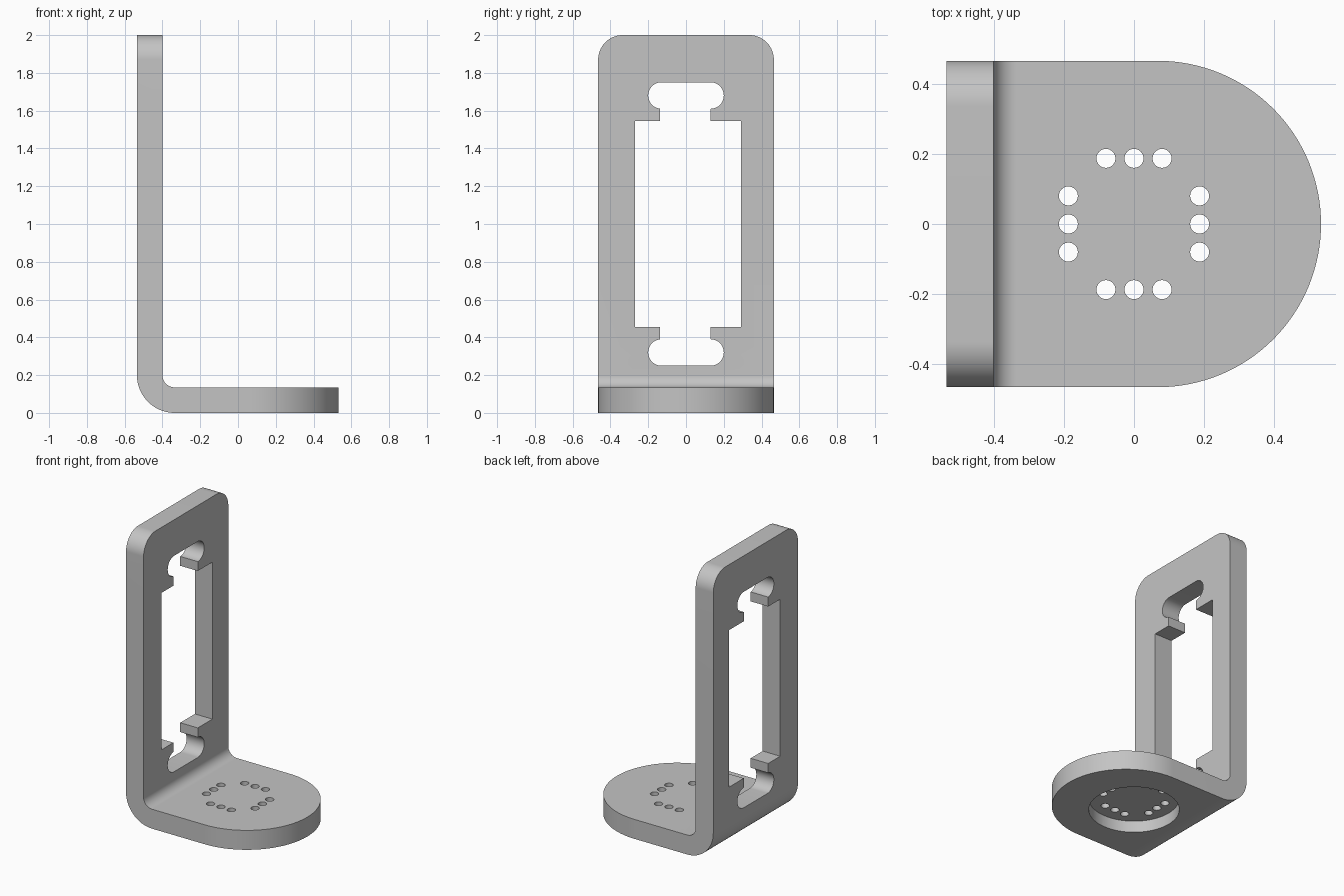
import bpy, bmesh
from math import cos, sin, radians

cube = bpy.data.objects.get("Cube")
if cube:
    bpy.data.objects.remove(cube)

WIDTH, THICK, BACK = 0.465, 0.135, -0.535
BEND = 0.2


def arc(cx, cy, r, start, end, steps=24):
    angles = [radians(start + (end - start) * i / steps) for i in range(steps + 1)]
    return [(cx + r * cos(a), cy + r * sin(a)) for a in angles]


def add_prism(bm, points, axis, low, high):
    """Extrude a flat outline along the given axis."""
    place = {"x": lambda u, v, w: (w, u, v),
             "y": lambda u, v, w: (u, w, v),
             "z": lambda u, v, w: (u, v, w)}[axis]
    rings = [[bm.verts.new(place(u, v, w)) for u, v in points] for w in (low, high)]
    bm.faces.new(rings[0][::-1])
    bm.faces.new(rings[1])
    for i in range(len(points)):
        j = (i + 1) % len(points)
        bm.faces.new((rings[0][i], rings[0][j], rings[1][j], rings[1][i]))


def make(name, outlines, axis, low, high):
    bm = bmesh.new()
    for points in outlines:
        add_prism(bm, points, axis, low, high)
    bmesh.ops.recalc_face_normals(bm, faces=bm.faces)
    mesh = bpy.data.meshes.new(name)
    bm.to_mesh(mesh)
    bm.free()
    obj = bpy.data.objects.new(name, mesh)
    bpy.context.collection.objects.link(obj)
    return obj


def carve(target, cutter, operation):
    cutter.hide_render = True
    mod = target.modifiers.new(cutter.name, "BOOLEAN")
    mod.operation, mod.solver, mod.object = operation, "EXACT", cutter
    bpy.context.view_layer.objects.active = target
    bpy.ops.object.modifier_apply(modifier=mod.name)
    bpy.data.objects.remove(cutter)


# Bent strip: L-shaped side profile, oversized so the outlines can trim it
cx = BACK + BEND
profile = ([(BACK, 2.1)] + arc(cx, BEND, BEND, 180, 270) + [(0.7, 0), (0.7, THICK)]
           + arc(cx, BEND, BEND - THICK, 270, 180) + [(BACK + THICK, 2.1)])
bracket = make("angle_bracket", [profile], "y", -0.6, 0.6)

# Round-nosed base outline
nose = [(-1, -WIDTH)] + arc(0.068, 0, WIDTH, -90, 90, 64) + [(-1, WIDTH)]
carve(bracket, make("base_outline", [nose], "z", -1, 3), "INTERSECT")

# Rounded top corners of the upright
r = 0.13
upright = ([(-0.6, -0.5), (0.6, -0.5), (0.6, 1), (WIDTH, 1)]
           + arc(WIDTH - r, 2 - r, r, 0, 90) + arc(r - WIDTH, 2 - r, r, 90, 180)
           + [(-WIDTH, 1), (-0.6, 1)])
carve(bracket, make("upright_outline", [upright], "x", -1, 1), "INTERSECT")

# Window with a keyed round-ended slot at each end
lower = ([(-0.27, 0.455), (-0.138, 0.455)] + arc(-0.13, 0.32, 0.07, 97, 270)
         + arc(0.13, 0.32, 0.07, -90, 90) + [(0.13, 0.455), (0.29, 0.455)])
window = lower + [(y, 2 - z) for y, z in reversed(lower)]
carve(bracket, make("window_cutter", [window], "x", -0.7, -0.3), "DIFFERENCE")

# Round recess under the base
recess = arc(0, 0, 0.285, 0, 354.375, 63)
carve(bracket, make("recess_cutter", [recess], "z", -0.1, 0.08), "DIFFERENCE")

# Four rows of three small holes
holes = []
for offset in (-0.08, 0, 0.08):
    for side in (-0.187, 0.187):
        for x, y in ((offset, side), (side, offset)):
            holes.append(arc(x, y, 0.027, 0, 348.75, 31))
carve(bracket, make("hole_cutter", holes, "z", -0.1, 0.3), "DIFFERENCE")

# Single grey finish
grey = bpy.data.materials.new("plain_grey")
grey.use_nodes = True
colour = (0.55, 0.55, 0.55, 1)
grey.diffuse_color = colour
grey.node_tree.nodes["Principled BSDF"].inputs["Base Color"].default_value = colour
bracket.data.materials.clear()
bracket.data.materials.append(grey)

bpy.ops.object.select_all(action="DESELECT")
bracket.select_set(True)
bpy.context.view_layer.objects.active = bracket
bpy.ops.object.shade_smooth_by_angle(angle=radians(30))
